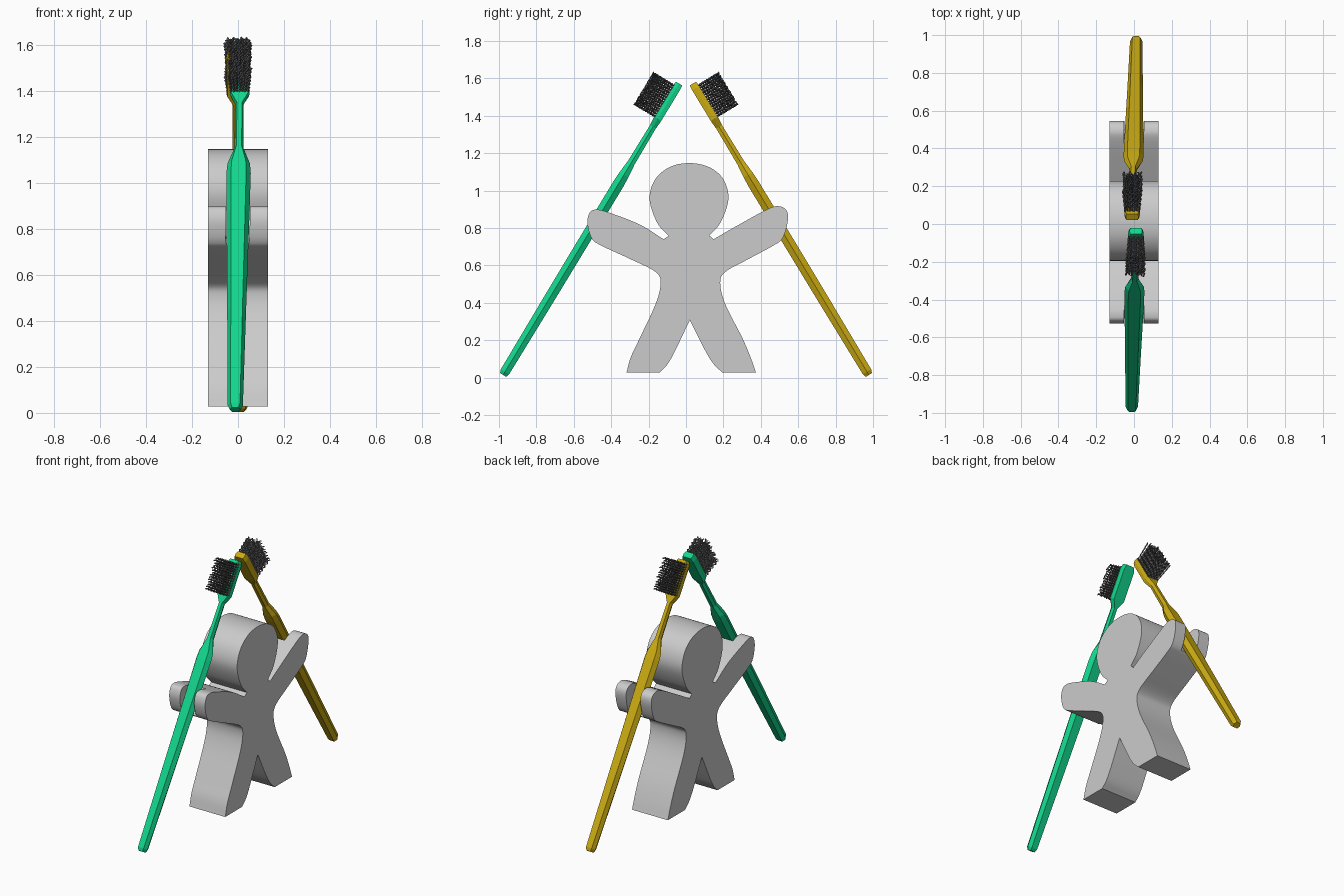
import bpy, bmesh, math, random
from mathutils import Vector, Matrix

if "Cube" in bpy.data.objects:
    bpy.data.objects.remove(bpy.data.objects["Cube"])

random.seed(4)


def material(name, rgb):
    m = bpy.data.materials.new(name)
    m.diffuse_color = (*rgb, 1)
    m.use_nodes = True
    m.node_tree.nodes["Principled BSDF"].inputs["Base Color"].default_value = m.diffuse_color
    return m


GREY = material("light grey", (0.6, 0.6, 0.6))
GREEN = material("green", (0.006, 0.68, 0.27))
YELLOW = material("yellow", (0.6, 0.41, 0.006))
DARK = material("bristle grey", (0.11, 0.11, 0.11))


def finish(name, bm, mat):
    bmesh.ops.recalc_face_normals(bm, faces=bm.faces)
    me = bpy.data.meshes.new(name)
    bm.to_mesh(me)
    bm.free()
    ob = bpy.data.objects.new(name, me)
    bpy.context.collection.objects.link(ob)
    if mat:
        me.materials.append(mat)
    return ob


def loft(bm, rings):
    vr = [[bm.verts.new(p) for p in r] for r in rings]
    n = len(vr[0])
    for a, b in zip(vr, vr[1:]):
        for i in range(n):
            j = (i + 1) % n
            bm.faces.new((a[i], a[j], b[j], b[i]))
    bm.faces.new(vr[0][::-1])
    bm.faces.new(vr[-1])


def smooth_run(pts, steps=6):
    # Catmull-Rom curve through the points, last point left out
    p = [Vector(q) for q in pts]
    p = [2 * p[0] - p[1]] + p + [2 * p[-1] - p[-2]]
    out = []
    for i in range(1, len(p) - 2):
        a, b, c, d = p[i - 1:i + 3]
        for k in range(steps):
            t = k / steps
            out.append(0.5 * (2 * b + (c - a) * t + (2 * a - 5 * b + 4 * c - d) * t * t
                              + (3 * b - a - 3 * c + d) * t ** 3))
    return out


# Brush frame: width u, length s, outward normal n (front brush; back one is turned 180 degrees)
LEN = 1.82
d = Vector((0, 0.517, 0.856)).normalized()
nrm = Vector((0, -d.z, d.y))
frame = Matrix.Translation((0, -0.978, 0.0145)) @ Matrix((
    (1, 0, 0, 0), (0, d.y, nrm.y, 0), (0, d.z, nrm.z, 0), (0, 0, 0, 1)))
turn = Matrix.Rotation(math.pi, 4, 'Z')


def at(u, s, n):
    return frame @ Vector((u - 0.012 + 0.022 * s / LEN, s, n))


# Figure outline (y, z): smooth runs between sharp corners
runs = [
    [(-0.093, 0.757), (-0.155, 0.83), (-0.195, 0.955), (-0.165, 1.06), (-0.085, 1.127), (0.02, 1.147),
     (0.125, 1.125), (0.2, 1.06), (0.227, 0.955), (0.185, 0.83), (0.125, 0.76)],
    [(0.125, 0.76), (0.148, 0.74)],
    [(0.148, 0.74), (0.26, 0.805), (0.436, 0.901), (0.5, 0.916), (0.54, 0.89), (0.543, 0.83),
     (0.516, 0.745), (0.465, 0.705), (0.33, 0.632), (0.21, 0.565), (0.183, 0.505),
     (0.21, 0.393), (0.3, 0.215), (0.345, 0.11), (0.374, 0.027)],
    [(0.374, 0.027), (0.195, 0.027)],
    [(0.195, 0.027), (0.15, 0.07), (0.105, 0.14), (0.02, 0.307)],
    [(0.02, 0.307), (-0.06, 0.14), (-0.1, 0.07), (-0.142, 0.027)],
    [(-0.142, 0.027), (-0.318, 0.027)],
    [(-0.318, 0.027), (-0.295, 0.11), (-0.25, 0.206), (-0.163, 0.393), (-0.136, 0.505),
     (-0.165, 0.567), (-0.3, 0.635), (-0.455, 0.707), (-0.505, 0.745), (-0.527, 0.826),
     (-0.515, 0.882), (-0.485, 0.898), (-0.425, 0.887), (-0.25, 0.82), (-0.12, 0.74)],
    [(-0.12, 0.74), (-0.093, 0.757)],
]
outline = [q for r in runs for q in (smooth_run(r) if len(r) > 2 else [Vector(r[0])])]
bm = bmesh.new()
loft(bm, [[(x, q.x, q.y) for q in outline] for x in (-0.13, 0.13)])
figure = finish("figure_body", bm, GREY)

# Slots through both hands, following the brushes
for side in (Matrix(), turn):
    bm = bmesh.new()
    loft(bm, [[side @ at(u, s, n) for u, n in ((-.052, -.036), (.052, -.036), (.052, .2), (-.052, .2))]
              for s in (0.6, 1.2)])
    cutter = finish("slot_cutter", bm, None)
    cutter.hide_render = True
    mod = figure.modifiers.new("slot", 'BOOLEAN')
    mod.operation, mod.solver, mod.object = 'DIFFERENCE', 'EXACT', cutter
    bpy.context.view_layer.objects.active = figure
    bpy.ops.object.modifier_apply(modifier=mod.name)
    bpy.data.objects.remove(cutter)

figure.select_set(True)
bpy.ops.object.shade_smooth_by_angle(angle=math.radians(30))

# Handle stations: position, half width, half thickness, flat share of the width
stations = [(0, .024, .019, .6), (.02, .033, .026, .62), (.5, .041, .029, .62), (1.0, .05, .03, .62),
            (1.2, .053, .03, .62), (1.25, .049, .027, .62), (1.33, .019, .02, .6), (1.55, .018, .018, .6),
            (1.6, .042, .022, .9), (1.79, .042, .022, .9), (LEN, .034, .02, .85)]


def brush(label, mat, side):
    bm = bmesh.new()
    loft(bm, [[side @ at(u * w, s, n * t) for u, n in
               ((1, 0), (f, 1), (-f, 1), (-1, 0), (-f, -1), (f, -1))] for s, w, t, f in stations])
    finish(label + "_brush_handle", bm, mat)
    # wavy bristles in rows
    bm = bmesh.new()
    r, cols, rows, segs = 0.0048, 7, 14, 9
    for i in range(cols):
        for j in range(rows):
            u0 = -0.036 + 0.072 * i / (cols - 1)
            s0 = 1.605 + 0.19 * j / (rows - 1)
            tall = 0.145 + random.uniform(-.006, .006)
            lean = random.uniform(-.006, .006)
            rings = []
            for k in range(segs + 1):
                t = k / segs
                wave = 0.0035 * (-1) ** (k + i)
                u, s, n = u0 * (1 + .2 * t) + wave + lean * t, s0 + wave, 0.018 + (tall - 0.018) * t
                rings.append([side @ at(u + a * r, s + b * r, n)
                              for a, b in ((1, 0), (0, 1), (-1, 0), (0, -1))])
            loft(bm, rings)
    finish(label + "_brush_bristles", bm, DARK)


brush("front", GREEN, Matrix())
brush("back", YELLOW, turn)
